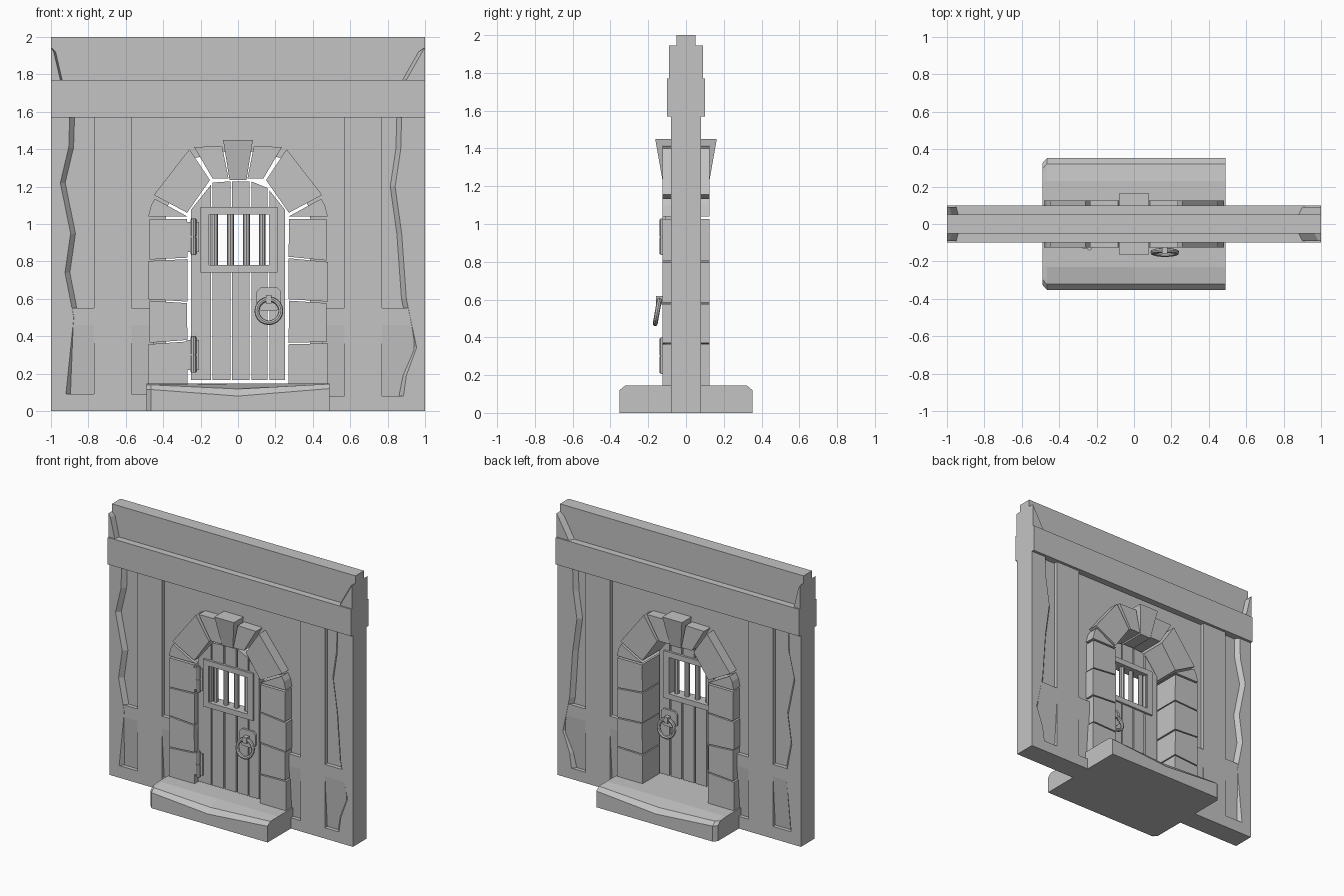
import bpy, bmesh, math
from mathutils import Vector

cube = bpy.data.objects.get("Cube")
if cube:
    bpy.data.objects.remove(cube, do_unlink=True)

stone = bpy.data.materials.new("plain_grey")
stone.use_nodes = True
grey = (0.55, 0.55, 0.55, 1)
stone.diffuse_color = grey
stone.node_tree.nodes["Principled BSDF"].inputs["Base Color"].default_value = grey


def loft(name, rings):
    """Skin a list of equal-length 3D rings and cap both ends."""
    bm = bmesh.new()
    loops = [[bm.verts.new(p) for p in ring] for ring in rings]
    n = len(loops[0])
    for a, b in zip(loops, loops[1:]):
        for i in range(n):
            j = (i + 1) % n
            bm.faces.new((a[i], a[j], b[j], b[i]))
    bm.faces.new(loops[0])
    bm.faces.new(loops[-1][::-1])
    bmesh.ops.recalc_face_normals(bm, faces=bm.faces)
    mesh = bpy.data.meshes.new(name)
    bm.to_mesh(mesh)
    bm.free()
    mesh.materials.append(stone)
    obj = bpy.data.objects.new(name, mesh)
    bpy.context.collection.objects.link(obj)
    return obj


def ring(pts, y):
    return [(x, y, z) for x, z in pts]


def prism(name, pts, y0, y1):
    return loft(name, [ring(pts, y0), ring(pts, y1)])


def box(name, x0, x1, y0, y1, z0, z1):
    return prism(name, [(x0, z0), (x1, z0), (x1, z1), (x0, z1)], y0, y1)


def flip(pts, side):
    return [(side * x, z) for x, z in pts]


def raised(name, face, foot):
    """Two-sided relief with sloping edges down to the wall core."""
    loft(name, [ring(face, -0.08), ring(foot, -0.05), ring(foot, 0.05), ring(face, 0.08)])


# Wall core with the arched opening
half = [(0.385, 0), (0.385, 1.08), (0.24, 1.35), (0.1, 1.385)]
prism("wall_core", [(-1, 0)] + flip(half, -1) + half[::-1] + [(1, 0), (1, 2), (-1, 2)], -0.05, 0.05)
box("cross_beam", -1, 1, -0.1, 0.1, 1.57, 1.77)

# Raised wall frames: broken outer edge, plinth and upright beam on each side
broken = {
    -1: [(0.9, 1.57), (0.905, 1.41), (0.95, 1.22), (0.895, 0.95), (0.925, 0.74), (0.878, 0.5), (0.92, 0.09)],
    1: [(0.875, 1.57), (0.87, 1.4), (0.84, 1.2), (0.875, 0.95), (0.9, 0.6), (0.955, 0.34), (0.9, 0.19), (0.885, 0.08)],
}
names = {-1: "right", 1: "left"}
for s, edge in broken.items():
    low = edge[-1][1]
    rest = [(0.77, low), (0.77, 1.57), (0.57, 1.57), (0.57, low), (0.4, low), (0.4, 0), (1, 0), (1, 1.57)]
    foot = [(x - 0.026, z) for x, z in edge]
    raised(names[s] + "_wall_frame", flip(edge + rest, s), flip(foot + rest, s))
    # Lower panels leaning back toward the plinth
    for label, x0, x1 in (("outer", 0.77, 0.94), ("inner", 0.45, 0.57)):
        prof = [(-0.052, low), (-0.079, 0.46), (-0.079, 0.55), (0.079, 0.55), (0.079, 0.46), (0.052, low)]
        loft(f"{names[s]}_{label}_panel", [[(s * x, y, z) for y, z in prof] for x in (x0, x1)])

# Broken corners above the cross beam
for s, w, slope in ((-1, 0.05, 0.01), (1, 0.1, 0.02)):
    face = [(1, 1.77), (1, 1.945), (0.985, 1.92), (1 - w, 1.77)]
    foot = [(1, 1.77), (1, 1.945), (0.985 - slope, 1.92), (1 - w - slope, 1.77)]
    loft(names[s] + "_corner_chip", [ring(flip(p, s), y) for p, y in
         ((face, -0.09), (foot, -0.05), (foot, 0.05), (face, 0.09))])

# Jamb stones: (outer, inner) heights of each joint
joints = {
    -1: [(0.14, 0.14), (0.365, 0.38), (0.598, 0.585), (0.81, 0.82), (1.035, 1.035)],
    1: [(0.14, 0.14), (0.37, 0.365), (0.585, 0.598), (0.805, 0.825), (1.035, 1.035)],
}
for s, marks in joints.items():
    for i, (a, b) in enumerate(zip(marks, marks[1:])):
        out = 0.48 - 0.006 * (i % 2)
        pts = [(0.27, a[1]), (out, a[0]), (out, b[0] - 0.008), (0.27 + 0.004 * (i % 2), b[1] - 0.008)]
        prism(f"{names[s]}_jamb_stone_{i + 1}", flip(pts, s), -0.125, 0.125)

# Arch stones and flared keystone
arch = {
    "springer": [(0.27, 1.04), (0.48, 1.04), (0.465, 1.1), (0.445, 1.135)],
    "haunch_stone": [(0.272, 1.06), (0.45, 1.155), (0.26, 1.4), (0.15, 1.235)],
    "crown_stone": [(0.135, 1.242), (0.235, 1.412), (0.085, 1.415), (0.05, 1.242)],
}
for s in (-1, 1):
    for label, pts in arch.items():
        prism(f"{names[s]}_{label}", flip(pts, s), -0.125, 0.125)
loft("keystone", [
    [(-0.045, -0.125, 1.235), (0.045, -0.125, 1.235), (0.045, 0.125, 1.235), (-0.045, 0.125, 1.235)],
    [(-0.08, -0.163, 1.45), (0.08, -0.163, 1.45), (0.08, 0.163, 1.45), (-0.08, 0.163, 1.45)]])


# Doorstep with worn edges dipping in the middle
def step_section(x, d, edge, lip):
    prof = [(d, 0), (d, edge), (d - 0.03, lip), (0.23, 0.146)]
    return [(x, -y, z) for y, z in prof] + [(x, y, z) for y, z in prof[::-1]]


loft("doorstep", [step_section(-0.49, 0.325, 0.115, 0.14), step_section(-0.465, 0.352, 0.115, 0.14),
                  step_section(0, 0.352, 0.08, 0.118), step_section(0.49, 0.352, 0.12, 0.145)])


# Door planks, split around the window
def door_top(x):
    return 1.228 - max(0, abs(x) - 0.13) * 1.25


FRONT, BACK = -0.11, -0.05
edges = [-0.255, -0.14, -0.036, 0.066, 0.164, 0.256]
for i, (a, b) in enumerate(zip(edges, edges[1:])):
    a, b = a + 0.005, b - 0.005
    top = [(b, door_top(b)), (a, door_top(a))]
    if i in (0, 4):
        prism(f"plank_{i + 1}", [(a, 0.165), (b, 0.165)] + top, FRONT, BACK)
    else:
        box(f"plank_{i + 1}_lower", a, b, FRONT, BACK, 0.165, 0.78)
        prism(f"plank_{i + 1}_upper", [(a, 1.05), (b, 1.05)] + top, FRONT, BACK)

# Mitred window frame and round bars
outer = [(-0.2, 0.74), (0.21, 0.74), (0.21, 1.09), (-0.2, 1.09)]
inner = [(-0.155, 0.78), (0.165, 0.78), (0.165, 1.05), (-0.155, 1.05)]
for i in range(4):
    j = (i + 1) % 4
    prism(f"window_frame_{i + 1}", [outer[i], outer[j], inner[j], inner[i]], -0.125, -0.035)


def cylinder(name, x, y, z0, z1, r, sides=8):
    pts = [(math.cos(t * math.tau / sides) * r, math.sin(t * math.tau / sides) * r) for t in range(sides)]
    loft(name, [[(x + u, y + v, z) for u, v in pts] for z in (z0, z1)])


for i in range(4):
    cylinder(f"window_bar_{i + 1}", -0.125 + i * 0.085, -0.08, 0.77, 1.06, 0.018)

# Hinges: two leaves and a knuckled pin
for label, z in (("lower", 0.21), ("upper", 0.84)):
    box(label + "_hinge_leaf", -0.255, -0.208, -0.12, -0.1, z + 0.01, z + 0.17)
    box(label + "_hinge_jamb_leaf", -0.275, -0.245, -0.13, -0.1, z + 0.01, z + 0.17)
    cylinder(label + "_hinge_pin", -0.238, -0.125, z - 0.005, z + 0.19, 0.01)
    for k in range(2):
        cylinder(f"{label}_hinge_knuckle_{k + 1}", -0.238, -0.125, z + 0.095 * k, z + 0.088 + 0.095 * k, 0.016)

# Ring handles on both faces of the door
for label, face, s in (("front", FRONT, -1), ("back", BACK, 1)):
    plate = [(0.1, 0.56), (0.125, 0.535), (0.205, 0.535), (0.23, 0.56), (0.23, 0.64), (0.21, 0.66), (0.12, 0.66), (0.1, 0.64)]
    prism(label + "_handle_plate", plate, face, face + s * 0.015)
    box(label + "_handle_staple", 0.15, 0.18, face, face + s * 0.05, 0.575, 0.62)
    bpy.ops.mesh.primitive_torus_add(
        major_segments=20, minor_segments=8, major_radius=0.064, minor_radius=0.013,
        location=Vector((0.165, face + s * 0.042, 0.535)),
        rotation=(math.radians(90 + s * 10), 0, 0))
    handle = bpy.context.object
    handle.name = label + "_handle_ring"
    handle.data.materials.append(stone)
